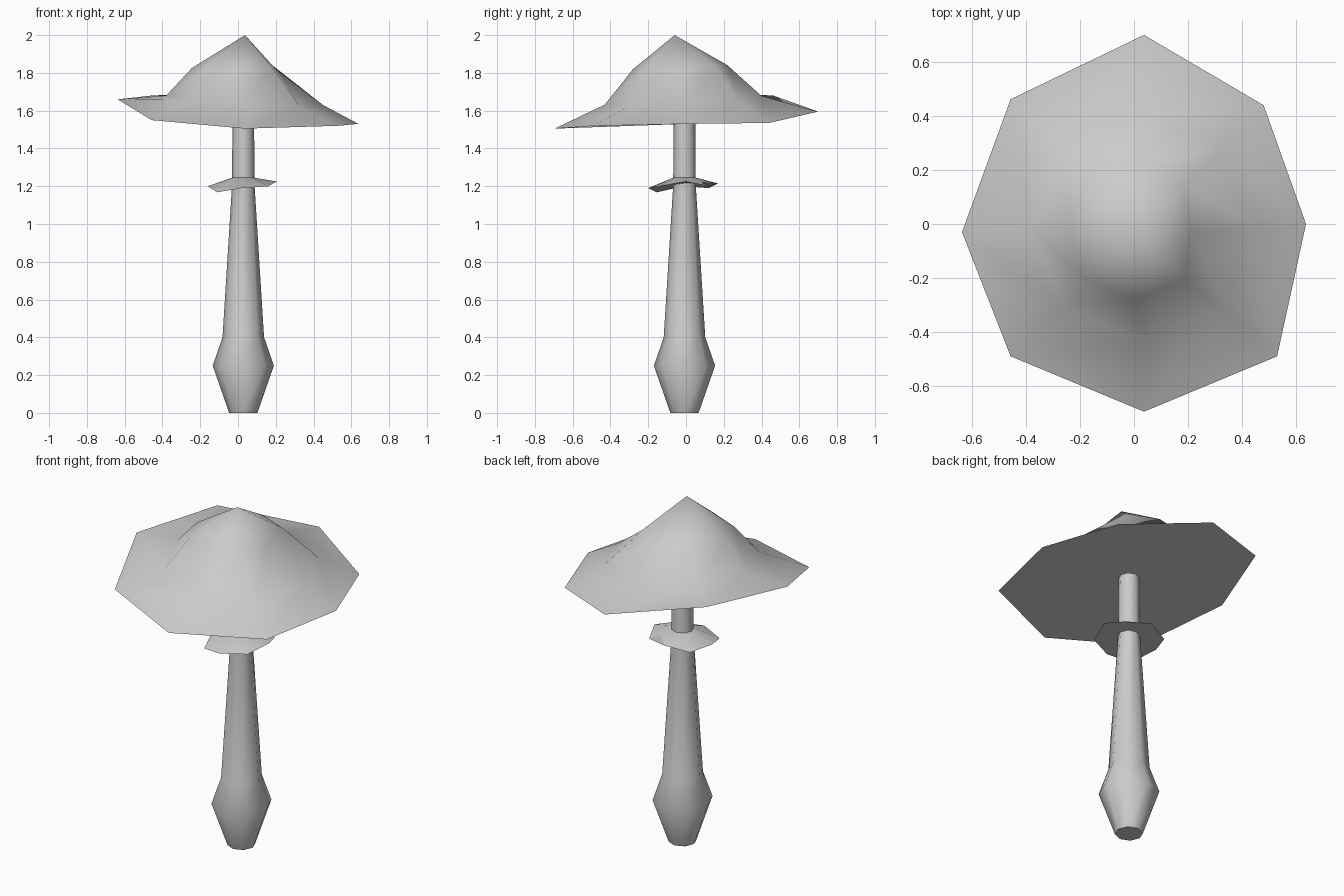
import bpy, bmesh, math
from math import pi, sin, cos

cube = bpy.data.objects.get("Cube")
if cube:
    bpy.data.objects.remove(cube, do_unlink=True)

mat = bpy.data.materials.new("pale_grey")
mat.use_nodes = True
GREY = (0.6, 0.6, 0.6, 1)
mat.diffuse_color = GREY
mat.node_tree.nodes["Principled BSDF"].inputs["Base Color"].default_value = GREY

SIDES = 8


def circle(x, y, z, r, slope_x=0, slope_y=0):
    """Eight points counter-clockwise from +x, on a tilted plane."""
    pts = []
    for i in range(SIDES):
        dx, dy = r * cos(2 * pi * i / SIDES), r * sin(2 * pi * i / SIDES)
        pts.append((x + dx, y + dy, z + slope_x * dx + slope_y * dy))
    return pts


def loft(name, rings, apex=None):
    """Closed skin through rings listed from bottom to top."""
    bm = bmesh.new()
    loops = [[bm.verts.new(p) for p in ring] for ring in rings]
    for low, high in zip(loops, loops[1:]):
        for i in range(SIDES):
            j = (i + 1) % SIDES
            bm.faces.new((low[i], low[j], high[j], high[i]))
    bm.faces.new(loops[0][::-1])
    if apex:
        tip = bm.verts.new(apex)
        for i in range(SIDES):
            bm.faces.new((loops[-1][i], loops[-1][(i + 1) % SIDES], tip))
    else:
        bm.faces.new(loops[-1])
    mesh = bpy.data.meshes.new(name)
    bm.to_mesh(mesh)
    bm.free()
    mesh.materials.append(mat)
    obj = bpy.data.objects.new(name, mesh)
    bpy.context.collection.objects.link(obj)
    bpy.ops.object.select_all(action="DESELECT")
    obj.select_set(True)
    bpy.context.view_layer.objects.active = obj
    bpy.ops.object.shade_smooth_by_angle(angle=math.radians(62))
    return obj


# Stem with a swollen base
profile = [(0.075, 0), (0.162, 0.25), (0.11, 0.4), (0.06, 1.2), (0.057, 1.57)]
loft("stem", [circle(0.028, -0.008, z, r) for r, z in profile])

# Uneven skirt around the stem
skirt_rim = [(0.205, 0, 1.225), (0.155, 0.12, 1.2), (0.02, 0.17, 1.215),
             (-0.11, 0.12, 1.19), (-0.16, -0.01, 1.2), (-0.11, -0.155, 1.168),
             (0.02, -0.2, 1.19), (0.16, -0.14, 1.2)]
loft("skirt", [skirt_rim, circle(0.028, -0.008, 1.245, 0.06)])

# Pointed cap with a wavy brim
cap_rim = [(0.637, 0, 1.53), (0.48, 0.44, 1.535), (0.037, 0.7, 1.595),
           (-0.457, 0.462, 1.68), (-0.637, -0.03, 1.66), (-0.457, -0.49, 1.55),
           (0.037, -0.695, 1.505), (0.53, -0.49, 1.52)]
shoulder = circle(0.035, -0.015, 1.655, 0.415, -0.06, 0.055)
crown = circle(0.005, -0.03, 1.83, 0.25, 0.02, 0.04)
crown[0] = (0.21, -0.03, 1.81)
loft("cap", [cap_rim, shoulder, crown], (0.037, -0.06, 2.0))
